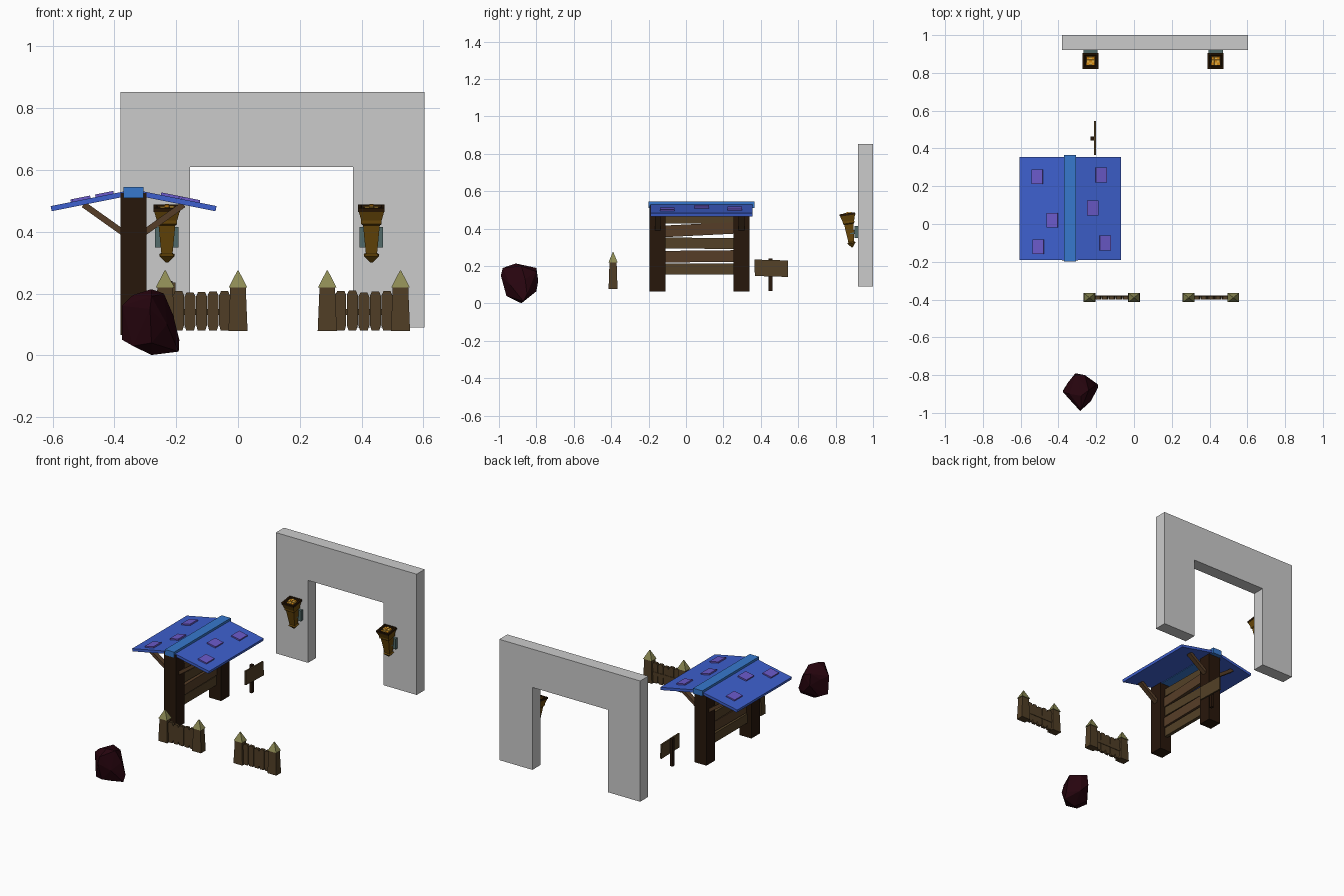
import bpy, bmesh, math, random
from mathutils import Vector, Matrix

if "Cube" in bpy.data.objects:
    bpy.data.objects.remove(bpy.data.objects["Cube"])

random.seed(4)


def mat(name, hexcol):
    lin = [(int(hexcol[i:i + 2], 16) / 255) ** 2.2 for i in (0, 2, 4)]
    m = bpy.data.materials.new(name)
    m.diffuse_color = (*lin, 1)
    m.use_nodes = True
    m.node_tree.nodes["Principled BSDF"].inputs["Base Color"].default_value = m.diffuse_color
    return m


DARK = mat("dark_wood", "2c1d13")
WOOD = mat("wood", "54432b")
WOOD2 = mat("wood_red", "57402c")
FENCE = mat("fence_wood", "51402a")
CAP = mat("cap_olive", "8c8a55")
BLUE = mat("roof_blue", "4060cc")
RIDGE = mat("ridge_blue", "3a78cc")
PATCH = mat("patch_purple", "6a5ac8")
TORCH = mat("torch_wood", "6a4a12")
RIM = mat("torch_rim", "2c1c0a")
METAL = mat("metal", "536b69")
FLAME = mat("flame", "e0901c")
FLAME2 = mat("flame_light", "f0b848")
ROCK = mat("rock", "2c0d16")


def make(name, bm, material=None, matrix=Matrix()):
    bmesh.ops.recalc_face_normals(bm, faces=bm.faces)
    me = bpy.data.meshes.new(name)
    bm.to_mesh(me)
    bm.free()
    ob = bpy.data.objects.new(name, me)
    if material:
        me.materials.append(material)
    ob.matrix_world = matrix
    bpy.context.collection.objects.link(ob)
    return ob


def box(name, c, s, material=None, axis='Y', ang=0):
    bm = bmesh.new()
    bmesh.ops.create_cube(bm, size=1)
    bmesh.ops.scale(bm, vec=s, verts=bm.verts)
    return make(name, bm, material,
                Matrix.Translation(c) @ Matrix.Rotation(ang, 4, axis))


def prism(name, pts, y0, y1, material=None):
    """Extrude an (x, z) outline from y0 to y1."""
    bm = bmesh.new()
    f = bm.faces.new([bm.verts.new((x, y0, z)) for x, z in pts])
    r = bmesh.ops.extrude_face_region(bm, geom=[f])
    vs = [v for v in r["geom"] if isinstance(v, bmesh.types.BMVert)]
    bmesh.ops.translate(bm, vec=(0, y1 - y0, 0), verts=vs)
    return make(name, bm, material)


def loft(name, rings, material, matrix):
    """Square rings given as (z, half_x, half_y), capped at both ends."""
    bm = bmesh.new()
    loops = [[bm.verts.new((sx * hx, sy * hy, z)) for sx, sy in
              ((-1, -1), (1, -1), (1, 1), (-1, 1))] for z, hx, hy in rings]
    for a, b in zip(loops, loops[1:]):
        for i in range(4):
            j = (i + 1) % 4
            bm.faces.new((a[i], a[j], b[j], b[i]))
    bm.faces.new(loops[0])
    bm.faces.new(loops[-1])
    return make(name, bm, material, matrix)


# Gateway arch
prism("arch", [(-.38, .09), (-.155, .09), (-.155, .61), (.372, .61), (.372, .09),
               (.603, .09), (.603, .852), (-.38, .852)], .92, 1.0)

# Wall torches, leaning out from the arch
for x in (-.23, .432):
    M = Matrix.Translation((x, .888, .30)) @ Matrix.Rotation(math.radians(8), 4, 'X')
    loft("torch_handle", [(0, .003, .003), (.024, .024, .022), (.03, .018, .016),
                          (.125, .027, .025), (.13, .033, .031), (.142, .033, .031),
                          (.172, .041, .040)], TORCH, M)
    loft("torch_rim", [(.172, .043, .042), (.184, .043, .042), (.184, .033, .032),
                       (.172, .028, .027)], RIM, M)
    for i in range(9):
        gx, gy = (i % 3 - 1) * .015, (i // 3 - 1) * .015
        h = .192 - .012 * (abs(gx) + abs(gy)) / .03 + random.uniform(-.003, .003)
        loft("flame", [(.168, .008, .008), (h, .007, .007)],
             FLAME2 if i % 2 else FLAME, M @ Matrix.Translation((gx, gy, 0)))
    box("torch_bracket", (x, .910, .382), (.076, .02, .066), METAL)
    box("torch_clip", (x, .892, .382), (.045, .03, .02), METAL)

# Stall posts and diagonal braces
CX = -.338
for y in (-.152, .297):
    box("stall_post", (CX, y, .295), (.084, .084, .46), DARK)
    for s in (-1, 1):
        a, b = Vector((CX + s * .02, y, .387)), Vector((CX + s * .162, y, .488))
        d = b - a
        box("roof_brace", (a + b) / 2, (d.length, .03, .02), WOOD2, 'Y',
            -math.atan2(d.z, d.x))

# Stall planks
for i, (z, h, tilt) in enumerate([(.185, .058, 0), (.252, .062, .01), (.322, .058, -.012),
                                  (.395, .062, .05), (.452, .05, -.01)]):
    box("stall_plank", (CX + (.003 if i % 2 else -.003), .073, z), (.022, .38, h),
        WOOD2 if i % 2 else WOOD, 'X', tilt)

# Gabled roof with ridge and patches
SL = math.atan2(.047, .235)
for s in (-1, 1):
    R = Matrix.Translation((CX, .083, .528)) @ Matrix.Rotation(s * SL, 4, 'Y')
    bm = bmesh.new()
    bmesh.ops.create_cube(bm, size=1)
    bmesh.ops.scale(bm, vec=(.272, .545, .017), verts=bm.verts)
    make("roof_panel", bm, BLUE, R @ Matrix.Translation((s * .136, 0, 0)))
    spots = ([(-.51, .25), (-.43, .02), (-.505, -.12)] if s < 0 else
             [(-.175, .26), (-.222, .085), (-.155, -.10)])
    for px, py in spots:
        bm = bmesh.new()
        bmesh.ops.create_cube(bm, size=1)
        bmesh.ops.scale(bm, vec=(.06, .078, .014), verts=bm.verts)
        make("roof_patch", bm, PATCH,
             R @ Matrix.Translation(((px - CX) / math.cos(SL), py - .083, .010)))
box("roof_ridge", (CX, .083, .527), (.064, .565, .035), RIDGE)

# Signpost
box("sign_post", (-.221, .452, .153), (.018, .022, .175), DARK)
prism_pts = [(.366, .235), (.368, .147), (.546, .142), (.544, .230)]
bm = bmesh.new()
face = bm.faces.new([bm.verts.new((-.212, y, z)) for y, z in prism_pts])
r = bmesh.ops.extrude_face_region(bm, geom=[face])
bmesh.ops.translate(bm, vec=(.01, 0, 0),
                    verts=[v for v in r["geom"] if isinstance(v, bmesh.types.BMVert)])
make("sign_board", bm, WOOD)

# Two fences with capped posts and rounded pickets
FY = -.39
for x0, x1 in ((-.236, 0), (.289, .526)):
    for x in (x0, x1):
        M = Matrix.Translation((x, FY, 0))
        loft("fence_post", [(.078, .031, .024), (.222, .025, .019)], FENCE, M)
        loft("fence_cap", [(.220, .030, .024), (.274, .002, .002)], CAP, M)
    w = (x1 - x0 - .05) / 5
    for i in range(5):
        c = x0 + .025 + w * (i + .5)
        h = w / 2 - .001
        t = .206 + random.uniform(-.004, .004)
        prism("fence_picket", [(c - h * .7, .08), (c + h * .7, .08), (c + h, .098),
                               (c + h, t - .014), (c + h * .65, t), (c - h * .65, t),
                               (c - h, t - .014), (c - h, .098)],
              FY - .009, FY + .009, FENCE)
    box("fence_rail", ((x0 + x1) / 2, FY + .006, .14), (x1 - x0, .012, .02), FENCE)

# Faceted boulder
pts = [(-.375, -.88, .05), (-.376, -.89, .16), (-.34, -.90, .195), (-.28, -.91, .214),
       (-.24, -.88, .20), (-.31, -.80, .19), (-.26, -.80, .17), (-.21, -.86, .13),
       (-.19, -.85, .05), (-.192, -.87, .012), (-.285, -.99, .15), (-.28, -.98, .19),
       (-.23, -.94, .10), (-.28, -.96, .04), (-.34, -.93, .03), (-.31, -.79, .12),
       (-.26, -.80, .065), (-.34, -.84, .04), (-.28, -.88, .001), (-.35, -.84, .15)]
bm = bmesh.new()
for p in pts:
    bm.verts.new(p)
bmesh.ops.convex_hull(bm, input=bm.verts)
bmesh.ops.delete(bm, geom=[v for v in bm.verts if not v.link_faces], context='VERTS')
make("boulder", bm, ROCK)
